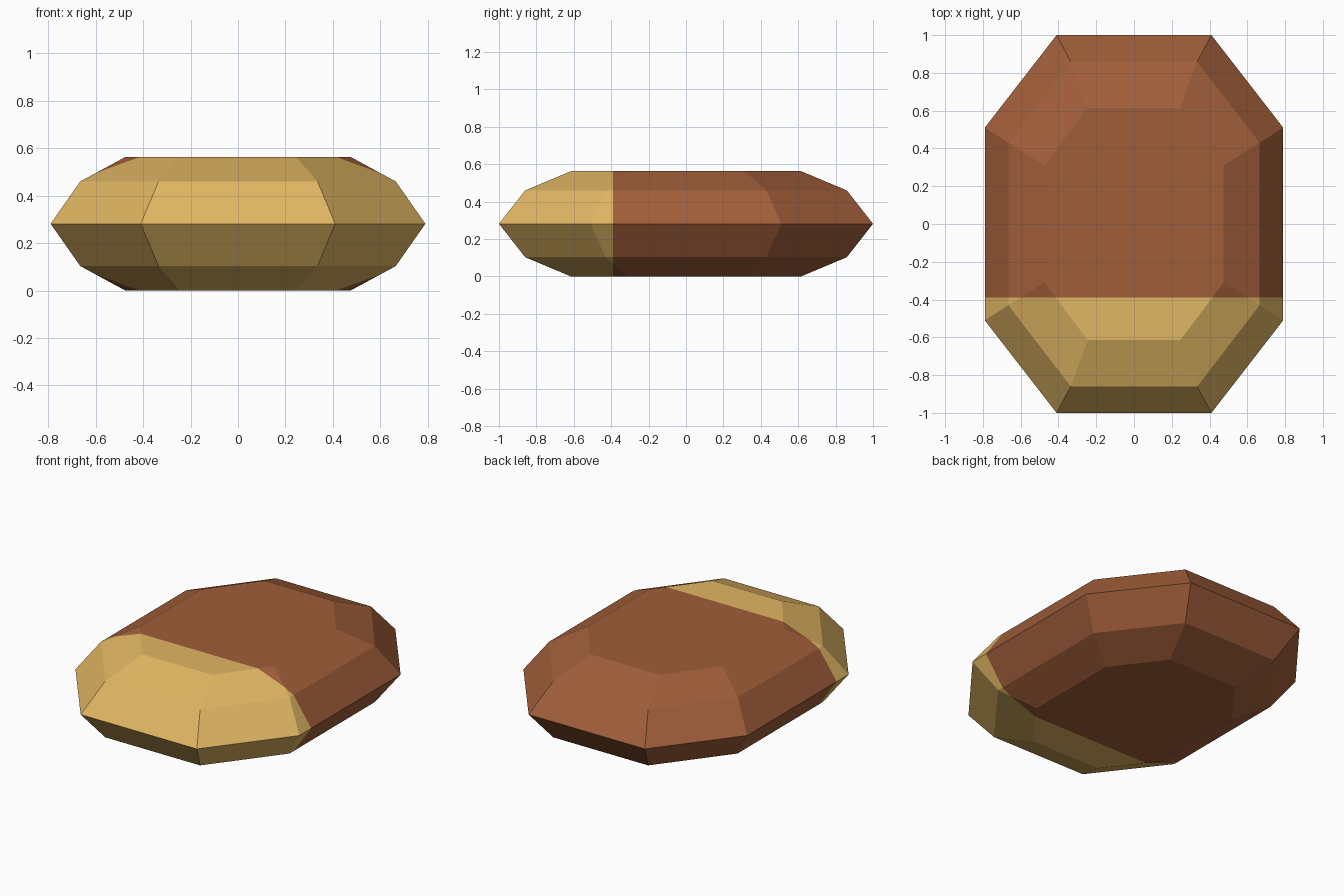
import bpy, bmesh

if "Cube" in bpy.data.objects:
    bpy.data.objects.remove(bpy.data.objects["Cube"])


def material(name, rgb):
    m = bpy.data.materials.new(name)
    lin = [(c / 255 / 12.92 if c / 255 <= 0.04045 else ((c / 255 + 0.055) / 1.055) ** 2.4) for c in rgb]
    m.diffuse_color = (*lin, 1)
    m.use_nodes = True
    m.node_tree.nodes["Principled BSDF"].inputs["Base Color"].default_value = m.diffuse_color
    return m


SPLIT_Y = -0.39
# Long octagon cross-section: height, side x, side y, end x, end y
upper = [(0.28, 0.79, 0.51, 0.41, 1.0),
         (0.46, 0.665, 0.43, 0.335, 0.86),
         (0.563, 0.475, 0.31, 0.245, 0.615)]
height = upper[-1][0]
mid = height / 2
upper[0] = (mid, *upper[0][1:])
lower = [(height - z, *r) for z, *r in reversed(upper[1:])]

# Stack the octagon rings into a closed faceted body
bm = bmesh.new()
rings = []
for z, sx, sy, ex, ey in lower + upper:
    pts = [(sx, -sy), (sx, sy), (ex, ey), (-ex, ey), (-sx, sy), (-sx, -sy), (-ex, -ey), (ex, -ey)]
    rings.append([bm.verts.new((x, y, z)) for x, y in pts])
for a, b in zip(rings, rings[1:]):
    for i in range(8):
        j = (i + 1) % 8
        bm.faces.new((a[i], a[j], b[j], b[i]))
bm.faces.new(rings[0][::-1])
bm.faces.new(rings[-1])

# Cut straight across, then colour the front end tan
bmesh.ops.bisect_plane(bm, geom=bm.verts[:] + bm.edges[:] + bm.faces[:],
                       plane_co=(0, SPLIT_Y, 0), plane_no=(0, 1, 0))
bmesh.ops.recalc_face_normals(bm, faces=bm.faces[:])
for f in bm.faces:
    f.material_index = int(f.calc_center_median().y < SPLIT_Y)

mesh = bpy.data.meshes.new("faceted_body")
bm.to_mesh(mesh)
bm.free()
mesh.materials.append(material("brown", (160, 94, 58)))
mesh.materials.append(material("tan", (224, 182, 99)))
bpy.context.collection.objects.link(bpy.data.objects.new("faceted_body", mesh))
